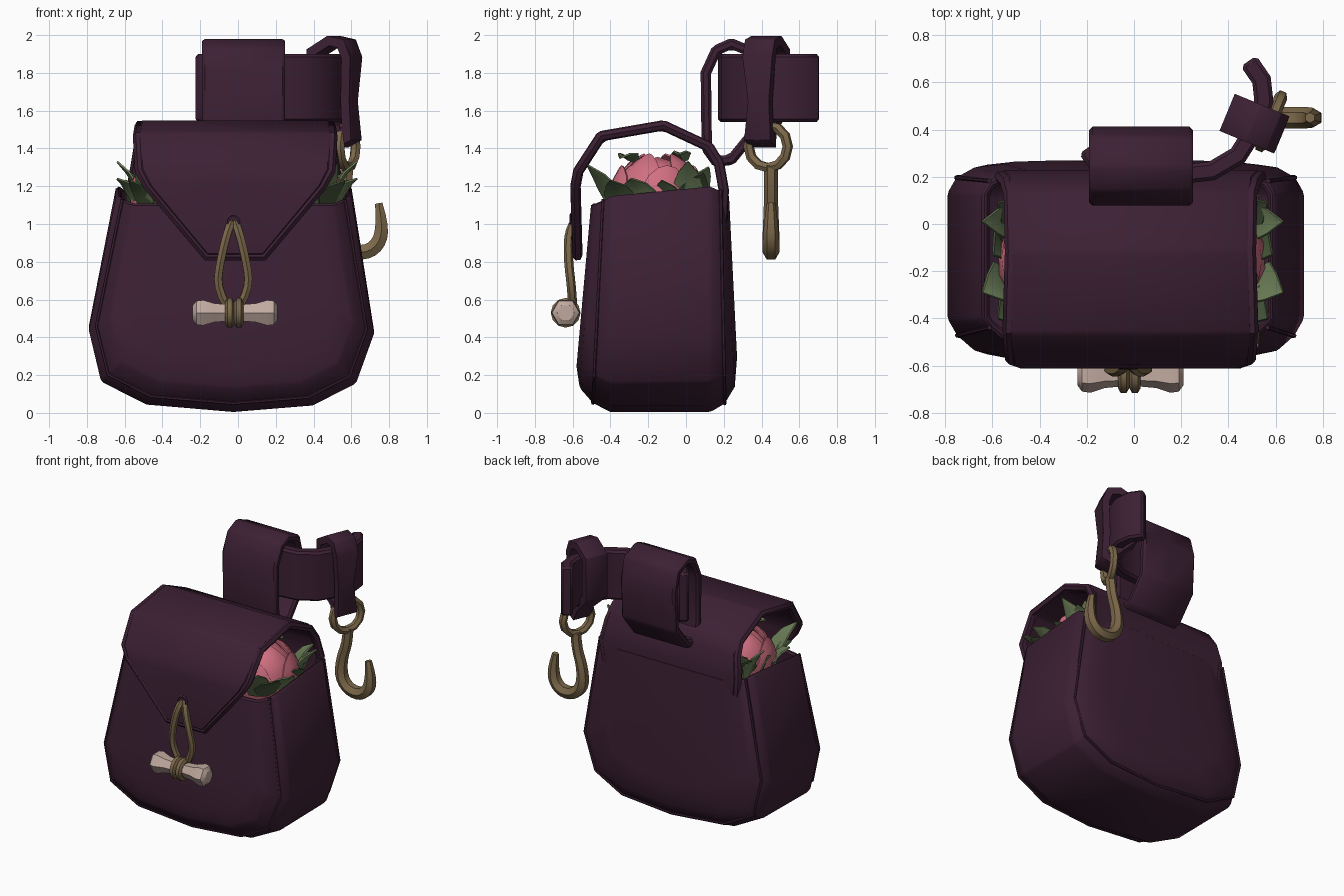
import bpy, bmesh, math
from mathutils import Vector

if "Cube" in bpy.data.objects:
    bpy.data.objects.remove(bpy.data.objects["Cube"])

made = []


def material(name, rgb):
    m = bpy.data.materials.new(name)
    m.use_nodes = True
    m.diffuse_color = (*rgb, 1)
    bsdf = next(n for n in m.node_tree.nodes if n.type == "BSDF_PRINCIPLED")
    bsdf.inputs["Base Color"].default_value = (*rgb, 1)
    bsdf.inputs["Roughness"].default_value = 0.8
    return m


LEATHER = material("plum leather", (0.045, 0.0145, 0.034))
CORD = material("tan cord", (0.2, 0.138, 0.068))
BONE = material("pale bone", (0.53, 0.4, 0.35))
PINK = material("petal pink", (0.64, 0.16, 0.22))
GREEN = material("leaf green", (0.15, 0.21, 0.095))
DARK_GREEN = material("deep leaf green", (0.06, 0.09, 0.04))


def add_object(name, data, mat):
    ob = bpy.data.objects.new(name, data)
    bpy.context.collection.objects.link(ob)
    data.materials.append(mat)
    made.append(ob)
    return ob


def mesh_object(name, verts, faces, mat, thick=0, offset=0, bevel=0):
    me = bpy.data.meshes.new(name)
    me.from_pydata([tuple(v) for v in verts], [], faces)
    bm = bmesh.new()
    bm.from_mesh(me)
    bmesh.ops.recalc_face_normals(bm, faces=bm.faces)
    bm.to_mesh(me)
    bm.free()
    ob = add_object(name, me, mat)
    if thick:
        mod = ob.modifiers.new("thickness", "SOLIDIFY")
        mod.thickness, mod.offset = thick, offset
        mod.use_even_offset = True
    if bevel:
        mod = ob.modifiers.new("soft edge", "BEVEL")
        mod.width, mod.segments, mod.limit_method = bevel, 1, "ANGLE"
    return ob


def band(name, path, side, widths, thick, closed=False):
    """Leather strip following a path, spreading both ways along side."""
    n = len(path)
    verts = [Vector(p) + Vector(side) * w * k for p, w in zip(path, widths) for k in (-1, 0, 1)]
    faces = []
    for i in range(n if closed else n - 1):
        a, b = 3 * i, 3 * ((i + 1) % n)
        faces += [(a, a + 1, b + 1, b), (a + 1, a + 2, b + 2, b + 1)]
    return mesh_object(name, verts, faces, LEATHER, thick, 0, 0.015)


def tube(name, pts, radius, mat, closed=False, radii=None, smooth=True):
    cu = bpy.data.curves.new(name, "CURVE")
    cu.dimensions = "3D"
    cu.bevel_depth, cu.bevel_resolution = radius, 1
    cu.use_fill_caps = True
    cu.resolution_u = 3
    sp = cu.splines.new("NURBS" if smooth else "POLY")
    sp.points.add(len(pts) - 1)
    for i, p in enumerate(pts):
        sp.points[i].co = (*p, 1)
        sp.points[i].radius = radii[i] if radii else 1
    sp.use_cyclic_u = closed
    if smooth:
        sp.order_u = 3
        sp.use_endpoint_u = not closed
    return add_object(name, cu, mat)


def ring(name, centre, u, v, radius, thick, mat):
    angles = [math.tau * i / 12 for i in range(12)]
    pts = [Vector(centre) + (Vector(u) * math.cos(a) + Vector(v) * math.sin(a)) * radius for a in angles]
    return tube(name, pts, thick, mat, True, smooth=False)


# Pouch body: the front outline swept through domed slices, open on top
outline = [(-0.61, 1.18), (-0.755, 0.45), (-0.69, 0.17), (-0.45, 0.045), (0.01, 0.005),
           (0.43, 0.04), (0.66, 0.16), (0.755, 0.43), (0.635, 1.18)]
# Each slice: y, width scale, lean with height, rim height
slices = [(-0.575, 0.72, 0.09, 1.11), (-0.55, 0.85, 0.075, 1.11), (-0.48, 0.945, 0.05, 1.13), (-0.4, 1, 0, 1.15),
          (0.13, 1, 0, 1.2), (0.2, 0.95, -0.02, 1.18), (0.25, 0.85, -0.05, 1.16), (0.27, 0.68, -0.05, 1.16)]


def slice_points(y, scale, lean, rim):
    pts = []
    for x, z in outline:
        z = rim - (1.18 - z) / 1.17 * (rim - 0.01) * scale ** 0.75
        pts.append((x * scale - 0.035, y + lean * (z - 0.3), z))
    return pts


rows = [slice_points(*s) for s in slices]
n = len(outline)
faces = [(r * n + i, r * n + i + 1, (r + 1) * n + i + 1, (r + 1) * n + i)
         for r in range(len(rows) - 1) for i in range(n - 1)]
faces += [tuple(range(n)), tuple(range((len(rows) - 1) * n, len(rows) * n))]
mesh_object("pouch_body", [p for r in rows for p in r], faces, LEATHER, 0.035, -1, 0.012)
for label, row in (("front", rows[2]), ("back", rows[-3])):
    tube(label + "_seam", row, 0.01, LEATHER, smooth=False)

# Flap: rises from inside the back panel, folds over the top and tapers in front
flap = [(0.19, 1.0, 0.53), (0.2, 1.18, 0.55), (0.175, 1.32, 0.525), (0.12, 1.41, 0.51), (-0.12, 1.522, 0.505),
        (-0.45, 1.465, 0.515), (-0.57, 1.28, 0.505), (-0.585, 1.2, 0.46), (-0.575, 0.83, 0.15)]
band("flap", [(-0.015, y, z) for y, z, w in flap], (1, 0, 0), [w for y, z, w in flap], 0.055)
hem = [(-0.015 - w, y, z) for y, z, w in flap] + [(-0.015 + w, y, z) for y, z, w in reversed(flap)]
tube("flap_hem", hem, 0.027, LEATHER, smooth=False)
ring("flap_eyelet", (-0.025, -0.605, 1.015), (1, 0, 0), (0, 0, 1), 0.032, 0.012, LEATHER)

# Belt loop on the back
loop = [(0.11, 1.4), (0.105, 1.8), (0.16, 1.92), (0.24, 1.955), (0.35, 1.91), (0.385, 1.78),
        (0.37, 1.5), (0.24, 1.34), (0.16, 1.33)]
band("belt_loop", [(0.03, y, z) for y, z in loop], (1, 0, 0), [0.22] * len(loop), 0.055, True)

# Belt section
belt = [(-0.2, 0.32), (-0.15, 0.25), (0, 0.215), (0.2, 0.21), (0.33, 0.225), (0.44, 0.29), (0.51, 0.4),
        (0.55, 0.52), (0.54, 0.61), (0.485, 0.69)]
band("belt", [(x, y, 1.72) for x, y in belt], (0, 0, 1), [0.18] * len(belt), 0.08)

# Hanging strap wrapped around the belt
along = Vector((0.38, 0.92, 0)).normalized()
across = Vector((along.y, -along.x, 0))
hang = [(-0.1, 1.62), (-0.1, 1.91), (0, 1.97), (0.07, 1.955), (0.1, 1.88), (0.085, 1.65), (0.1, 1.46),
        (0.06, 1.44), (0.035, 1.5)]
band("hook_strap", [Vector((0.51, 0.425, z)) + across * u for u, z in hang], along,
     [0.085, 0.085, 0.085, 0.085, 0.085, 0.06, 0.075, 0.075, 0.065], 0.05, True)

# Hook with its ring
ring("hook_ring", (0.58, 0.435, 1.41), along, (0, 0, 1), 0.112, 0.028, CORD)
hook = [(0.58, 1.31), (0.575, 1.2), (0.53, 1.08), (0.52, 0.94), (0.58, 0.86), (0.68, 0.845), (0.75, 0.9),
        (0.765, 1.0), (0.745, 1.11)]
tube("hook", [(x, 0.45, z) for x, z in hook], 0.045, CORD, radii=[0.8, 0.8, 0.85, 1, 1, 1, 1, 0.85, 0.5])

# Bone toggle: shaft flaring into knuckled ends
bx, by, bz = -0.015, -0.637, 0.53
tube("bone_toggle", [(bx + x, by, bz) for x in (-0.225, -0.205, -0.17, -0.11, 0, 0.11, 0.17, 0.205, 0.225)],
     0.05, BONE, radii=[0.9, 1.45, 1.55, 1.15, 0.95, 1.15, 1.55, 1.45, 0.9], smooth=False)

# Cord loop through the flap, wrapped twice around the bone
for s, label in ((-1, "right"), (1, "left")):
    strand = [(0.005, -0.58, 1.02), (0.025, -0.62, 0.98), (0.065, -0.625, 0.82), (0.09, -0.605, 0.66),
              (0.035, -0.6, 0.57)]
    tube(label + "_cord", [(-0.025 + s * x, y, z) for x, y, z in strand], 0.024, CORD)
    ring(label + "_cord_wrap", (-0.02 + s * 0.024, by, bz), (0, 1, 0), (0, 0, 1), 0.058, 0.024, CORD)


# Peony blossoms: layered cupped petals around a round heart
def petal(name, centre, r, turn, spread, low, high):
    k = 5
    verts, faces = [], []
    for j in range(k):
        t = j / (k - 1)
        for i in range(k):
            u = 2 * i / (k - 1) - 1
            el = low + (high - low) * t * (1 - 0.18 * u * u)
            a = turn + u * spread * (0.55 + 0.45 * math.sin(math.pi * min(t + 0.15, 1)))
            rr = r * (1 + 0.05 * t - 0.05 * u * u)
            verts.append((centre[0] + rr * math.cos(el) * math.cos(a),
                          centre[1] + rr * math.cos(el) * math.sin(a), centre[2] + rr * math.sin(el)))
    for j in range(k - 1):
        for i in range(k - 1):
            a = j * k + i
            faces.append((a, a + 1, a + k + 1, a + k))
    mesh_object(name, verts, faces, PINK, 0.01)


def leaf(name, base, tip, width, mat):
    """Broad pointed leaf, folded along its rib and bowed slightly."""
    base, tip = Vector(base), Vector(tip)
    d = tip - base
    side = d.cross(Vector((0, 0, 1))).normalized()
    up = side.cross(d).normalized()
    verts, faces = [], []
    for t, w, bend in ((0, 0.6, 0), (0.35, 1, -0.015), (0.7, 0.65, -0.015), (1, 0.04, 0)):
        rib = base + d * t - up * bend
        verts += [rib + side * width * w + up * 0.02 * w, rib, rib - side * width * w + up * 0.02 * w]
    for a in (0, 3, 6):
        faces += [(a, a + 1, a + 4, a + 3), (a + 1, a + 2, a + 5, a + 4)]
    mesh_object(name, verts, faces, mat, 0.01)


for s, label in ((-1, "right"), (1, "left")):
    c = (s * 0.31 - 0.01, -0.15, 1.13)
    bm = bmesh.new()
    bmesh.ops.create_icosphere(bm, subdivisions=2, radius=0.225)
    bmesh.ops.translate(bm, verts=bm.verts, vec=c)
    me = bpy.data.meshes.new("heart")
    bm.to_mesh(me)
    bm.free()
    add_object(label + "_blossom_heart", me, PINK)
    for i in range(4):
        turn = i * math.tau / 4 + (0.25 if s > 0 else math.pi + 0.25)
        petal(f"{label}_outer_petal_{i}", c, 0.25, turn, 0.85, -0.5, 0.75)
        petal(f"{label}_inner_petal_{i}", c, 0.24, turn + 0.78, 0.85, 0, 1.25)
    # Leaves tucked round the blossom: base x, y, z, then tip x, y, z, and width
    spots = [(0.5, 0.01, 1.1, 0.635, 0.01, 1.33, 0.08, GREEN), (0.53, -0.24, 1.1, 0.635, -0.29, 1.24, 0.095, GREEN),
             (0.43, -0.38, 1.08, 0.53, -0.52, 1.31, 0.09, GREEN), (0.43, 0.04, 1.1, 0.53, 0.12, 1.3, 0.09, GREEN),
             (0.3, -0.28, 1.33, 0.4, -0.35, 1.35, 0.06, GREEN), (0.3, -0.02, 1.33, 0.4, -0.04, 1.37, 0.05, GREEN),
             (0.54, -0.1, 1.08, 0.59, -0.13, 1.23, 0.09, DARK_GREEN),
             (0.48, -0.34, 1.08, 0.57, -0.4, 1.23, 0.1, DARK_GREEN),
             (0.48, 0.03, 1.1, 0.57, 0.09, 1.27, 0.09, DARK_GREEN)]
    for i, (x0, y0, z0, x, y, z, w, mat) in enumerate(spots):
        leaf(f"{label}_leaf_{i}", (s * x0 - 0.01, y0, z0), (s * x - 0.005, y, z), w, mat)

# Bake curves and modifiers, then smooth gently
bpy.context.view_layer.update()
for ob in bpy.context.selected_objects:
    ob.select_set(False)
for ob in made:
    ob.select_set(True)
bpy.context.view_layer.objects.active = made[0]
bpy.ops.object.convert(target="MESH")
bpy.ops.object.shade_smooth_by_angle(angle=math.radians(40))
